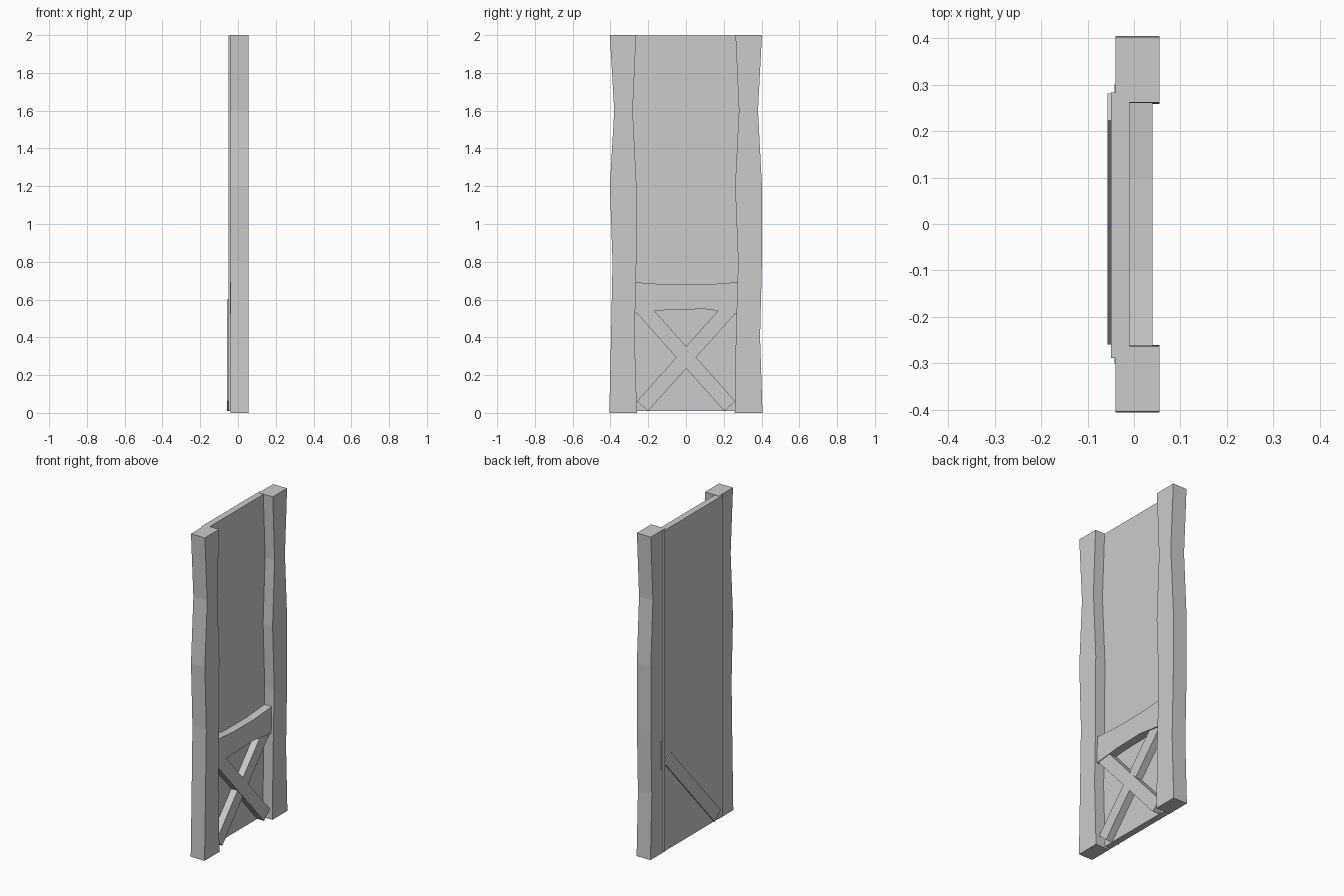
import bpy, bmesh, math
from mathutils import Vector

if "Cube" in bpy.data.objects:
    bpy.data.objects.remove(bpy.data.objects["Cube"])


def extrude_outline(name, pts, x0, x1):
    """Flat (y, z) outline given thickness along x."""
    bm = bmesh.new()
    face = bm.faces.new([bm.verts.new((x0, y, z)) for y, z in pts])
    ext = bmesh.ops.extrude_face_region(bm, geom=[face])
    moved = [v for v in ext["geom"] if isinstance(v, bmesh.types.BMVert)]
    bmesh.ops.translate(bm, verts=moved, vec=(x1 - x0, 0, 0))
    bmesh.ops.recalc_face_normals(bm, faces=bm.faces)
    mesh = bpy.data.meshes.new(name)
    bm.to_mesh(mesh)
    bm.free()
    obj = bpy.data.objects.new(name, mesh)
    bpy.context.collection.objects.link(obj)
    return obj


# Wavy hand-cut side posts
levels = [0, 0.4, 0.8, 1.2, 1.6, 2.0]


def post(name, inner, outer):
    pts = list(zip(inner, levels)) + list(zip(outer, levels))[::-1]
    extrude_outline(name, pts, -0.04, 0.055)


post("left_post", [-0.26, -0.272, -0.263, -0.262, -0.282, -0.264],
     [-0.406, -0.397, -0.389, -0.403, -0.38, -0.403])
post("right_post", [0.258, 0.264, 0.276, 0.26, 0.28, 0.262],
     [0.405, 0.392, 0.402, 0.402, 0.381, 0.402])

# Back panel
extrude_outline("back_panel", [(-0.288, 0.01), (0.283, 0.01),
                               (0.283, 1.998), (-0.288, 1.998)], -0.05, -0.01)

# Bowed cross rail
top = [(-0.30, 0.694), (-0.1, 0.679), (0.1, 0.679), (0.30, 0.694)]
bottom = [(-0.30, 0.524), (-0.1, 0.545), (0.1, 0.55), (0.30, 0.522)]
extrude_outline("cross_rail", bottom + top[::-1], -0.042, 0.04)


# Crossed diagonal braces
def brace(name, start, end, width, x0, x1):
    a, b = Vector(start), Vector(end)
    d = (b - a).normalized()
    n = Vector((-d.y, d.x)) * width / 2
    extrude_outline(name, [a - n, b - n, b + n, a + n], x0, x1)


brace("rear_brace", (-0.23, 0.036), (0.252, 0.574), 0.078, -0.057, 0.033)
brace("front_brace", (0.232, 0.036), (-0.25, 0.574), 0.078, -0.045, 0.036)
